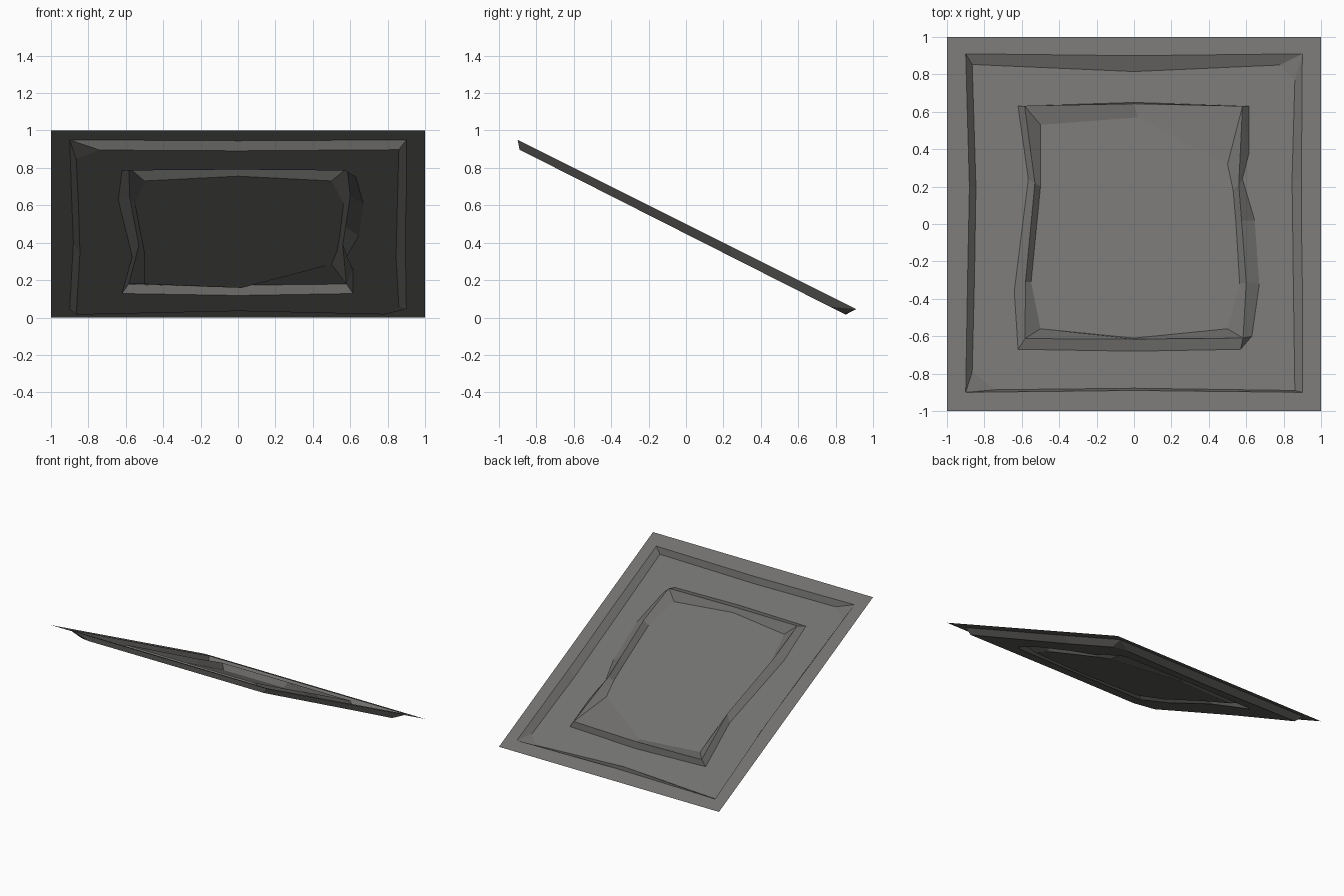
import bpy
import bmesh

if "Cube" in bpy.data.objects:
    bpy.data.objects.remove(bpy.data.objects["Cube"])

stone = bpy.data.materials.new("warm grey stone")
stone.diffuse_color = (0.168, 0.165, 0.158, 1)
stone.use_nodes = True
stone.node_tree.nodes["Principled BSDF"].inputs["Base Color"].default_value = stone.diffuse_color


def on_plane(x, y):
    # sloping face of the panel
    return (x, y, 0.5 - y / 2)


def on_floor(x, y):
    # sunken floor, just below the sloping face
    return (x, y, 0.5 - y / 2 - 0.053 - 0.006 * y)


def on_ridge(x, y):
    return (x, y, 0.5 - y / 2 - 0.006)


def make_part(name, rings, fill=False):
    """Bridge successive outlines (outer to inner); optionally cap the last."""
    bm = bmesh.new()
    loops = [[bm.verts.new(p) for p in ring] for ring in rings]
    n = len(loops[0])
    for a, b in zip(loops, loops[1:]):
        for i in range(n):
            j = (i + 1) % n
            bm.faces.new((a[i], b[i], b[j], a[j]))
    if fill:
        bm.faces.new(loops[-1][::-1])
    bmesh.ops.remove_doubles(bm, verts=bm.verts, dist=0.0005)
    bmesh.ops.triangulate(bm, faces=[f for f in bm.faces if len(f.verts) > 4])
    mesh = bpy.data.meshes.new(name)
    bm.to_mesh(mesh)
    bm.free()
    mesh.materials.append(stone)
    obj = bpy.data.objects.new(name, mesh)
    bpy.context.collection.objects.link(obj)
    return obj


# Outlines in plan, clockwise from the back left corner
hole = [(-.9, .91), (0, .9), (.9, .91), (.9, .91), (.895, .24), (.895, .02), (.9, -.32),
        (.9, -.9), (.9, -.9), (0, -.89), (-.9, -.9), (-.9, -.9), (-.89, -.3), (-.88, .2)]
floor_edge = [(-.865, .853), (0, .815), (.78, .85), (.86, .77), (.845, .24), (.848, .02), (.852, -.32),
              (.86, -.89), (.86, -.89), (0, -.878), (-.74, -.886), (-.865, -.79), (-.853, -.3), (-.845, .2)]
ridge_outer = [(-.62, .63), (0, .65), (.615, .63), (.615, .38), (.58, .24), (.645, .02), (.67, -.32),
               (.63, -.6), (.57, -.67), (0, -.68), (-.62, -.67), (-.62, -.67), (-.64, -.36), (-.565, .24)]
ridge_top = [(-.585, .632), (0, .643), (.58, .63), (.58, .63), (.56, .21), (.575, .02), (.6, -.31),
             (.583, -.61), (.583, -.61), (0, -.615), (-.583, -.613), (-.583, -.613), (-.58, -.31), (-.53, .22)]
ridge_inner = [(-.5, .53), (.02, .57), (.5, .32), (.5, .32), (.53, .18), (.544, .02), (.565, -.32),
               (.5, -.56), (.5, -.56), (0, -.61), (-.5, -.56), (-.5, -.56), (-.55, -.31), (-.5, .2)]


def snap(v):
    # push border coordinates out to the panel edge
    return v if abs(v) < 0.85 else (1.0 if v > 0 else -1.0)


edge = [(snap(x), snap(y)) for x, y in hole]


def lift(rule, outline):
    return [rule(x, y) for x, y in outline]


# Flat border and the step down from it
make_part("border", [lift(on_plane, edge), lift(on_plane, hole)])
make_part("recess_wall", [lift(on_plane, hole), lift(on_floor, floor_edge)])
# Sunken floor around the ridge
make_part("recess_floor", [lift(on_floor, floor_edge), lift(on_floor, ridge_outer)])
# Rough carved ridge
make_part("carved_ridge", [lift(on_floor, ridge_outer), lift(on_ridge, ridge_top),
                           lift(on_floor, ridge_inner)])
# Flat centre inside the ridge
make_part("centre_floor", [lift(on_floor, ridge_inner)], fill=True)
